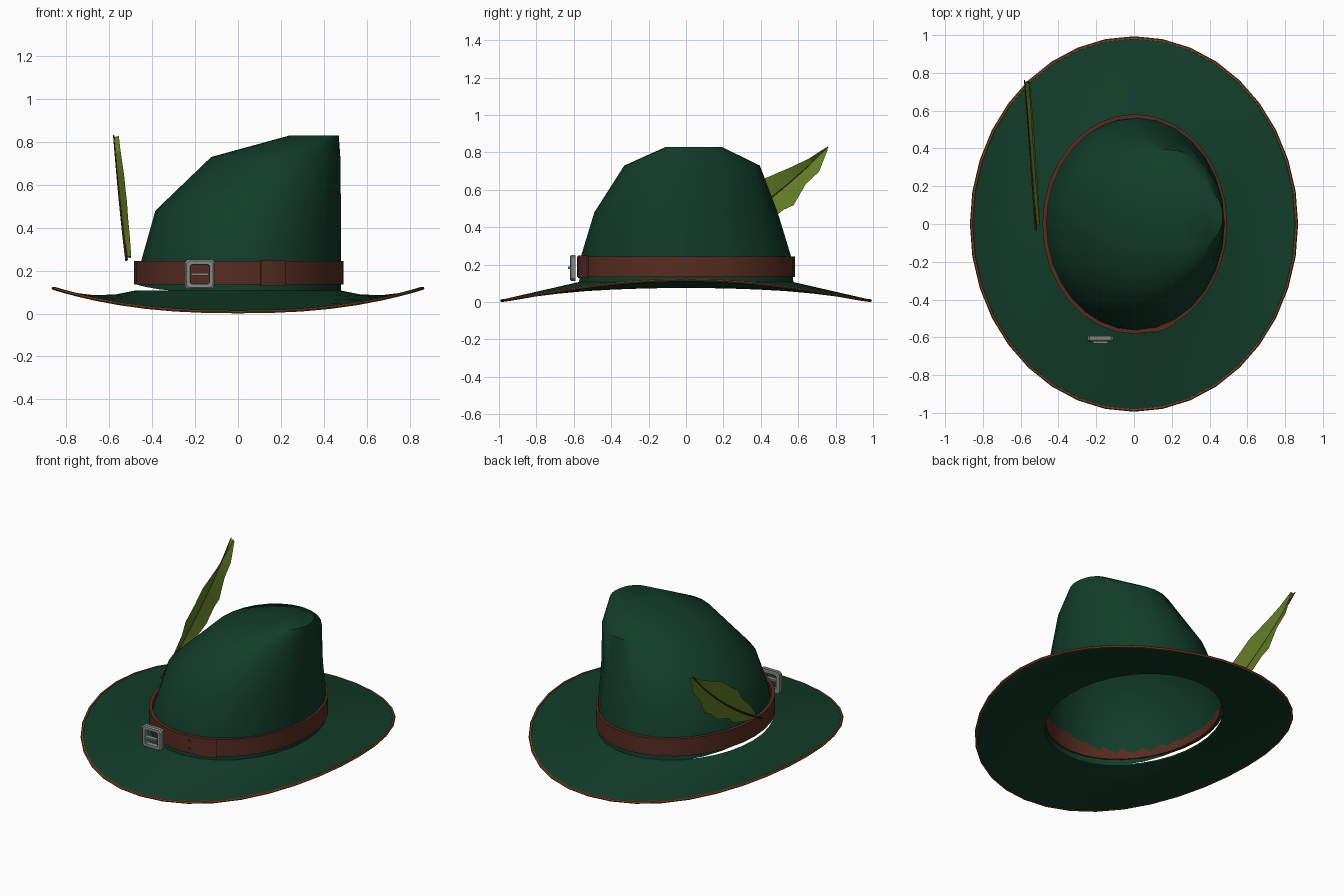
import bpy, bmesh, math
from mathutils import Vector

if "Cube" in bpy.data.objects:
    bpy.data.objects.remove(bpy.data.objects["Cube"])

TAU = 2 * math.pi


def material(name, rgb):
    m = bpy.data.materials.new(name)
    m.diffuse_color = (*rgb, 1)
    m.use_nodes = True
    m.node_tree.nodes["Principled BSDF"].inputs["Base Color"].default_value = m.diffuse_color
    return m


FELT = material("green_felt", (0.006, 0.046, 0.022))
LEATHER = material("brown_leather", (0.095, 0.025, 0.015))
TRIM = material("tan_trim", (0.20, 0.058, 0.016))
METAL = material("grey_metal", (0.24, 0.25, 0.25))
LEAF = material("olive_feather", (0.125, 0.205, 0.020))
QUILL = material("dark_quill", (0.07, 0.024, 0.012))


def finish(name, bm, mat, smooth=35, recalc=True):
    if recalc:
        bmesh.ops.recalc_face_normals(bm, faces=bm.faces)
    me = bpy.data.meshes.new(name)
    bm.to_mesh(me)
    bm.free()
    ob = bpy.data.objects.new(name, me)
    bpy.context.collection.objects.link(ob)
    me.materials.append(mat)
    if smooth:
        bpy.ops.object.select_all(action='DESELECT')
        ob.select_set(True)
        bpy.context.view_layer.objects.active = ob
        bpy.ops.object.shade_smooth_by_angle(angle=math.radians(smooth))
    return ob


def loft(bm, rings, close_loop=True, close_rings=False):
    """Skin a list of point rings with quads."""
    vs = [[bm.verts.new(p) for p in r] for r in rings]
    n, k = len(vs[0]), len(vs)
    for i in range(k if close_rings else k - 1):
        a, b = vs[i], vs[(i + 1) % k]
        for j in range(n if close_loop else n - 1):
            q = (j + 1) % n
            bm.faces.new((a[j], a[q], b[q], b[j]))
    return vs


# Brim: saddle-shaped ring, sides curled up, front and back dipping
SEG = 36


def brim_point(ang, s, drop=0.0):
    c, d = math.cos(ang), math.sin(ang)
    rx, ry = 0.475 + 0.385 * s, 0.57 + 0.415 * s
    outer = 0.013 + 0.11 * abs(c) ** 2.4
    z = 0.108 + (outer - 0.108) * s - 0.12 * c * c * s * (1 - s)
    return Vector((rx * c, ry * d, z - drop))


bm = bmesh.new()
steps = [0, 0.25, 0.5, 0.75, 1]
path = [(s, 0) for s in steps] + [(s, 0.010) for s in reversed(steps)]
loft(bm, [[brim_point(TAU * j / SEG, s, d) for j in range(SEG)] for s, d in path],
     close_rings=True)
finish("brim", bm, FELT)

# Stitched edge: slim tube round the brim
bm = bmesh.new()
rings = []
for j in range(SEG):
    ang = TAU * j / SEG
    p = brim_point(ang, 1)
    out = Vector((math.cos(ang), math.sin(ang), 0))
    rings.append([p + out * 0.009 * math.cos(TAU * k / 6)
                  + Vector((0, 0, 0.008 * math.sin(TAU * k / 6) - 0.005)) for k in range(6)])
loft(bm, rings, close_rings=True)
finish("brim_edging", bm, TRIM)

# Crown: stacked ovals sharing the upright right wall, sloping in from the left
# (height, left x, right x, front y, back y)
SECTIONS = [(0.10, -0.475, 0.48, -0.572, 0.575),
            (0.25, -0.450, 0.48, -0.560, 0.560),
            (0.48, -0.385, 0.48, -0.490, 0.490),
            (0.73, -0.125, 0.477, -0.330, 0.395),
            (0.83, 0.240, 0.470, -0.107, 0.190)]
CROWN_SEG = 28
bm = bmesh.new()
rings = []
for i, (z, xl, xr, y0, y1) in enumerate(SECTIONS):
    ring = []
    for j in range(CROWN_SEG):
        c, s = math.cos(TAU * j / CROWN_SEG), math.sin(TAU * j / CROWN_SEG)
        lift = 0.036 * max(0, -c) ** 4 if i == 0 else 0
        ring.append(((xl + xr) / 2 + (xr - xl) / 2 * c,
                     (y0 + y1) / 2 + (y1 - y0) / 2 * s, z + lift))
    rings.append(ring)
bm.faces.new(loft(bm, rings)[-1])
finish("crown", bm, FELT, 40)


# Leather strips following the crown
def strip(name, rx, ry, thick, z0, z1, mat, a0=0.0, a1=360.0, n=32):
    full = a1 - a0 >= 360
    bm = bmesh.new()
    rings = []
    for j in range(n if full else n + 1):
        a = math.radians(a0 + (a1 - a0) * j / n)
        c, s = math.cos(a), math.sin(a)
        rings.append([(0.004 + (rx + o) * c, (ry + o) * s, z)
                      for o, z in ((0, z0), (0, z1), (-thick, z1), (-thick, z0))])
    vs = loft(bm, rings, close_rings=full)
    if not full:
        bm.faces.new(vs[0])
        bm.faces.new(vs[-1])
    return finish(name, bm, mat, 30)


strip("hat_band", 0.489, 0.582, 0.022, 0.135, 0.245, LEATHER)
strip("band_loop", 0.496, 0.589, 0.012, 0.130, 0.248, LEATHER, -78, -64, 4)
for k, zc in enumerate((0.165, 0.215)):
    strip(f"band_hole_{k}", 0.491, 0.584, 0.004, zc - 0.006, zc + 0.006, QUILL, -84.5, -83, 1)


# Buckle: clipped square frame with a cross bar
def clipped(h, cut, y):
    pts = [(h, h - cut), (h - cut, h), (cut - h, h), (-h, h - cut),
           (-h, cut - h), (cut - h, -h), (h - cut, -h), (h, cut - h)]
    return [(-0.178 + x, y, 0.183 + z) for x, z in pts]


bm = bmesh.new()
loft(bm, [clipped(0.069, 0.012, -0.592), clipped(0.069, 0.012, -0.614),
          clipped(0.062, 0.012, -0.621), clipped(0.045, 0.006, -0.621),
          clipped(0.043, 0.006, -0.592)], close_rings=True)
finish("buckle_frame", bm, METAL, 0)

bm = bmesh.new()
bmesh.ops.create_cube(bm, size=1)
for v in bm.verts:
    v.co = (-0.178 + v.co.x * 0.08, -0.619 + v.co.y * 0.026, 0.183 + v.co.z * 0.012)
finish("buckle_prong", bm, METAL, 0)


# Feather: folded jagged vane on a curved quill, leaning back
def feather_point(t, n, x=0.0):
    y, z = -0.03 + 0.79 * t, 0.25 + 0.58 * t
    return Vector((-0.518 - 0.06 * t + x, y - 0.592 * n, z + 0.806 * n))


def sag(t):
    return -0.16 * t * (1 - t)


# (along quill, upper edge, lower edge)
VANE = [(0.03, 0.0, -0.012), (0.15, 0.035, -0.065), (0.28, 0.045, -0.105),
        (0.36, 0.075, -0.100), (0.48, 0.068, -0.135), (0.60, 0.070, -0.130),
        (0.66, 0.055, -0.142), (0.78, 0.028, -0.090), (0.88, 0.010, -0.078),
        (0.99, 0.004, -0.010)]
bm = bmesh.new()
loft(bm, [[feather_point(t, up, 0.022), feather_point(t, sag(t)),
           feather_point(t, lo, 0.022)] for t, up, lo in VANE], close_loop=False)
finish("feather_vane", bm, LEAF, 20)

bm = bmesh.new()
rings = []
for j in range(11):
    t = j / 10
    r = 0.007 - 0.004 * t
    rings.append([feather_point(t, sag(t) + r * math.sin(TAU * k / 5),
                                r * math.cos(TAU * k / 5) - 0.002) for k in range(5)])
vs = loft(bm, rings)
bm.faces.new(vs[0])
bm.faces.new(vs[-1])
finish("feather_quill", bm, QUILL)
